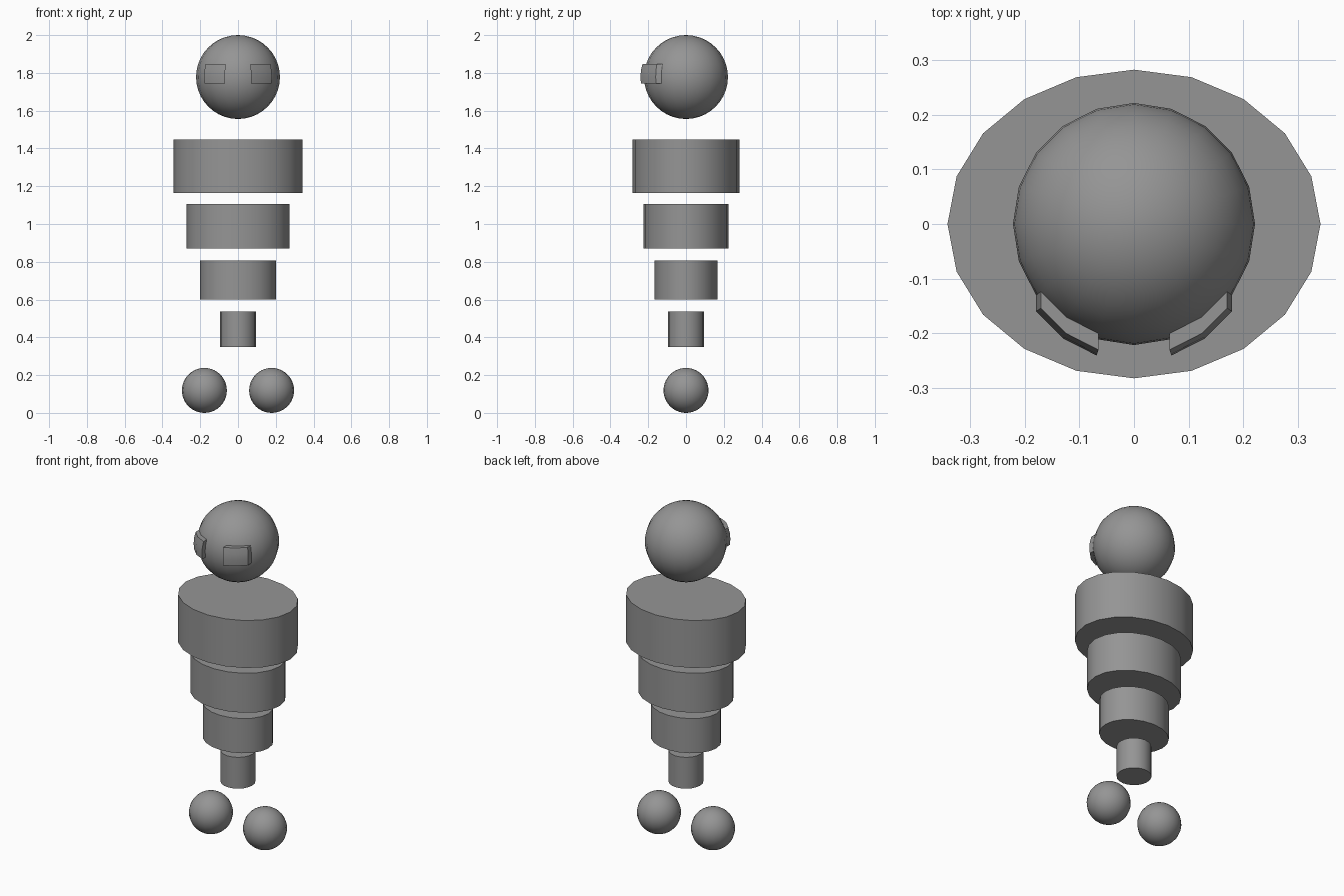
import bpy, bmesh, math

if "Cube" in bpy.data.objects:
    bpy.data.objects.remove(bpy.data.objects["Cube"])

grey = bpy.data.materials.new("plain grey")
grey.diffuse_color = (0.3, 0.3, 0.3, 1)
grey.use_nodes = True
grey.node_tree.nodes["Principled BSDF"].inputs["Base Color"].default_value = grey.diffuse_color


def finish(ob, name):
    ob.name = name
    ob.data.materials.clear()
    ob.data.materials.append(grey)
    bpy.ops.object.select_all(action='DESELECT')
    ob.select_set(True)
    bpy.context.view_layer.objects.active = ob
    bpy.ops.object.shade_smooth_by_angle(angle=math.radians(30))


def ball(name, r, x, z):
    bpy.ops.mesh.primitive_uv_sphere_add(segments=20, ring_count=20, radius=r, location=(x, 0, z))
    finish(bpy.context.object, name)


def drum(name, rx, ry, z0, z1):
    bpy.ops.mesh.primitive_cylinder_add(vertices=20, radius=1, depth=z1 - z0,
                                        location=(0, 0, (z0 + z1) / 2))
    ob = bpy.context.object
    ob.scale = (rx, ry, 1)
    bpy.ops.object.transform_apply(location=False, rotation=False, scale=True)
    finish(ob, name)


# Head
HEAD_R, HEAD_Z = 0.222, 1.778
ball("head", HEAD_R, 0, HEAD_Z)

# Eyes: patches of the head surface pushed forward
for side, label in ((-1, "left"), (1, "right")):
    bm = bmesh.new()
    rows = []
    for lat in (-9, 0, 9, 18):
        a = math.radians(lat)
        row = []
        for lon in (18, 36, 54):
            b = math.radians(lon)
            row.append(bm.verts.new((side * HEAD_R * math.cos(a) * math.sin(b),
                                     -HEAD_R * math.cos(a) * math.cos(b),
                                     HEAD_Z + HEAD_R * math.sin(a))))
        rows.append(row)
    for lo, hi in zip(rows, rows[1:]):
        for i in range(2):
            bm.faces.new((lo[i], lo[i + 1], hi[i + 1], hi[i]))
    # keep the back surface and extrude a front one
    res = bmesh.ops.extrude_face_region(bm, geom=bm.faces[:], use_keep_orig=True)
    moved = [g for g in res["geom"] if isinstance(g, bmesh.types.BMVert)]
    bmesh.ops.translate(bm, verts=moved, vec=(0, -0.03, 0))
    bmesh.ops.recalc_face_normals(bm, faces=bm.faces[:])
    me = bpy.data.meshes.new(label + "_eye")
    bm.to_mesh(me)
    bm.free()
    ob = bpy.data.objects.new(label + "_eye", me)
    bpy.context.collection.objects.link(ob)
    finish(ob, label + "_eye")

# Body: stacked oval drums, shrinking downwards
drum("chest", 0.342, 0.283, 1.165, 1.447)
drum("belly", 0.273, 0.225, 0.87, 1.105)
drum("hips", 0.201, 0.167, 0.60, 0.806)
drum("lower_stem", 0.094, 0.094, 0.35, 0.536)

# Feet
for side, label in ((-1, "left"), (1, "right")):
    ball(label + "_foot", 0.119, side * 0.178, 0.119)
